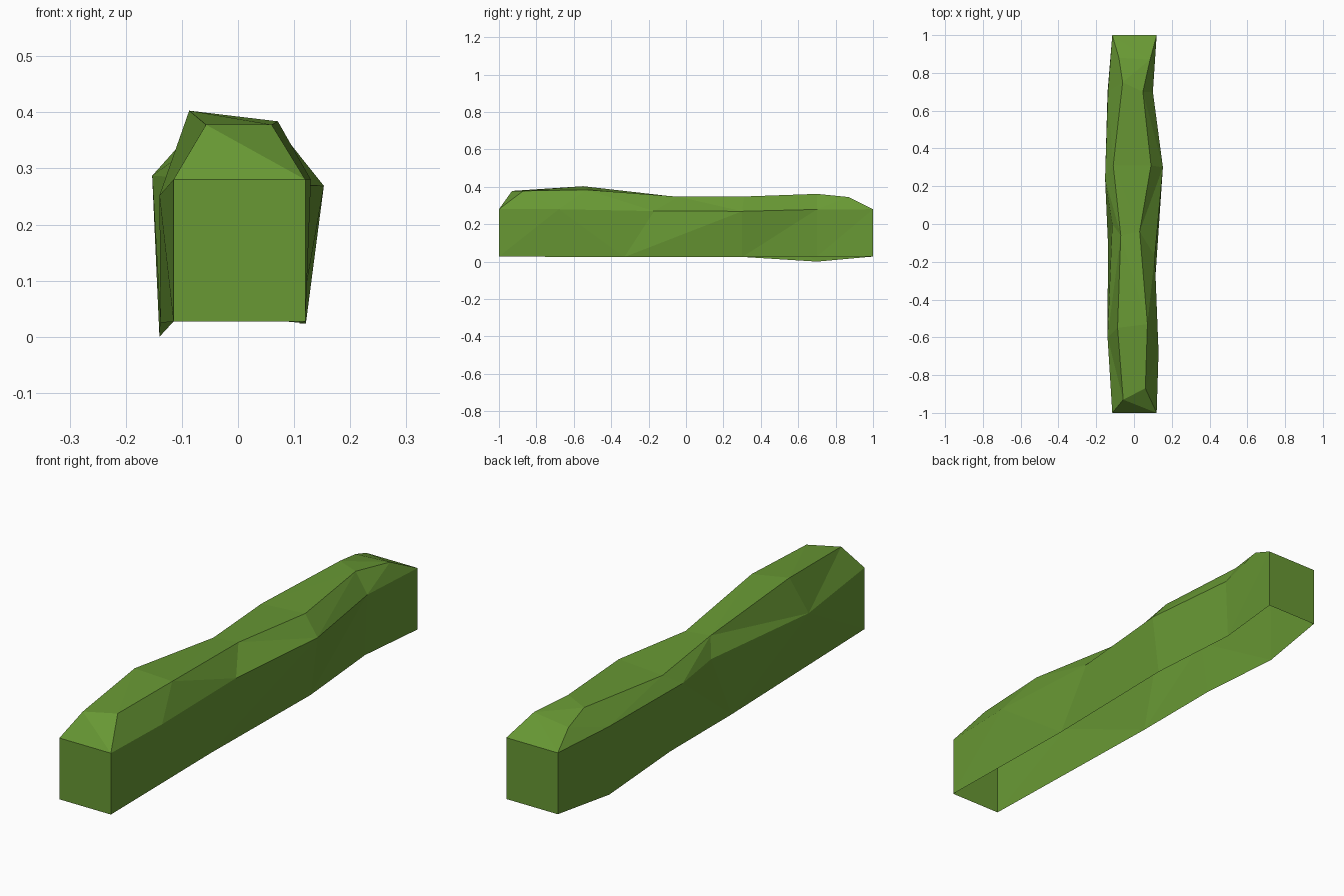
import bpy, bmesh

if "Cube" in bpy.data.objects:
    bpy.data.objects.remove(bpy.data.objects["Cube"])

# one leaf-green colour
green = bpy.data.materials.new("leaf green")
green.diffuse_color = (0.138, 0.314, 0.034, 1)
green.use_nodes = True
green.node_tree.nodes["Principled BSDF"].inputs["Base Color"].default_value = green.diffuse_color

# length-wise contour lines of the hedge (x, y, z), front to back
base_left = [(-.115, -1, .027), (-.138, -.1, .025), (-.138, .3, .025), (-.14, .7, .0), (-.115, 1, .027)]
eave_left = [(-.115, -1, .28), (-.14, -.6, .252), (-.115, 0, .285), (-.153, .24, .287),
             (-.138, .7, .28), (-.115, 1, .28)]
top_left = [(-.057, -.93, .378), (-.087, -.55, .403), (-.07, -.06, .347), (-.11, .31, .335),
            (-.06, .75, .357), (-.08, .88, .33), (-.115, 1, .28)]
top_right = [(.06, -.87, .378), (.071, -.53, .384), (.03, -.04, .347), (.09, .31, .348),
             (.047, .7, .362), (.085, .87, .345), (.12, 1, .28)]
eave_right = [(.12, -1, .28), (.13, -.68, .28), (.11, -.17, .27), (.153, .3, .269),
              (.10, .7, .279), (.12, 1, .28)]
base_right = [(.12, -1, .027), (.11, -.33, .024), (.121, .3, .024), (.089, .7, .027), (.12, 1, .027)]
lines = [base_left, eave_left, top_left, top_right, eave_right, base_right]

bm = bmesh.new()
cache = {}


def vert(p):
    if p not in cache:
        cache[p] = bm.verts.new(p)
    return cache[p]


def face(*pts):
    vs = list(dict.fromkeys(vert(p) for p in pts))
    if len(vs) > 2:
        bm.faces.new(vs)


def zip_lines(a, b):
    """Triangulate the strip between two contour lines."""
    i = j = 0
    while i < len(a) - 1 or j < len(b) - 1:
        if j == len(b) - 1 or (i < len(a) - 1 and a[i + 1][1] <= b[j + 1][1]):
            face(a[i], a[i + 1], b[j])
            i += 1
        else:
            face(a[i], b[j + 1], b[j])
            j += 1


# sides, shoulders and top (underside stays open)
for a, b in zip(lines, lines[1:]):
    zip_lines(a, b)

# front end: upright wall and sloped cap
face(base_left[0], eave_left[0], eave_right[0], base_right[0])
face(eave_left[0], top_left[0], eave_right[0])
face(top_left[0], top_right[0], eave_right[0])
# back end wall
face(base_right[-1], eave_right[-1], eave_left[-1], base_left[-1])

bmesh.ops.recalc_face_normals(bm, faces=bm.faces)
mesh = bpy.data.meshes.new("hedge")
bm.to_mesh(mesh)
bm.free()
mesh.materials.append(green)
hedge = bpy.data.objects.new("hedge", mesh)
bpy.context.collection.objects.link(hedge)
